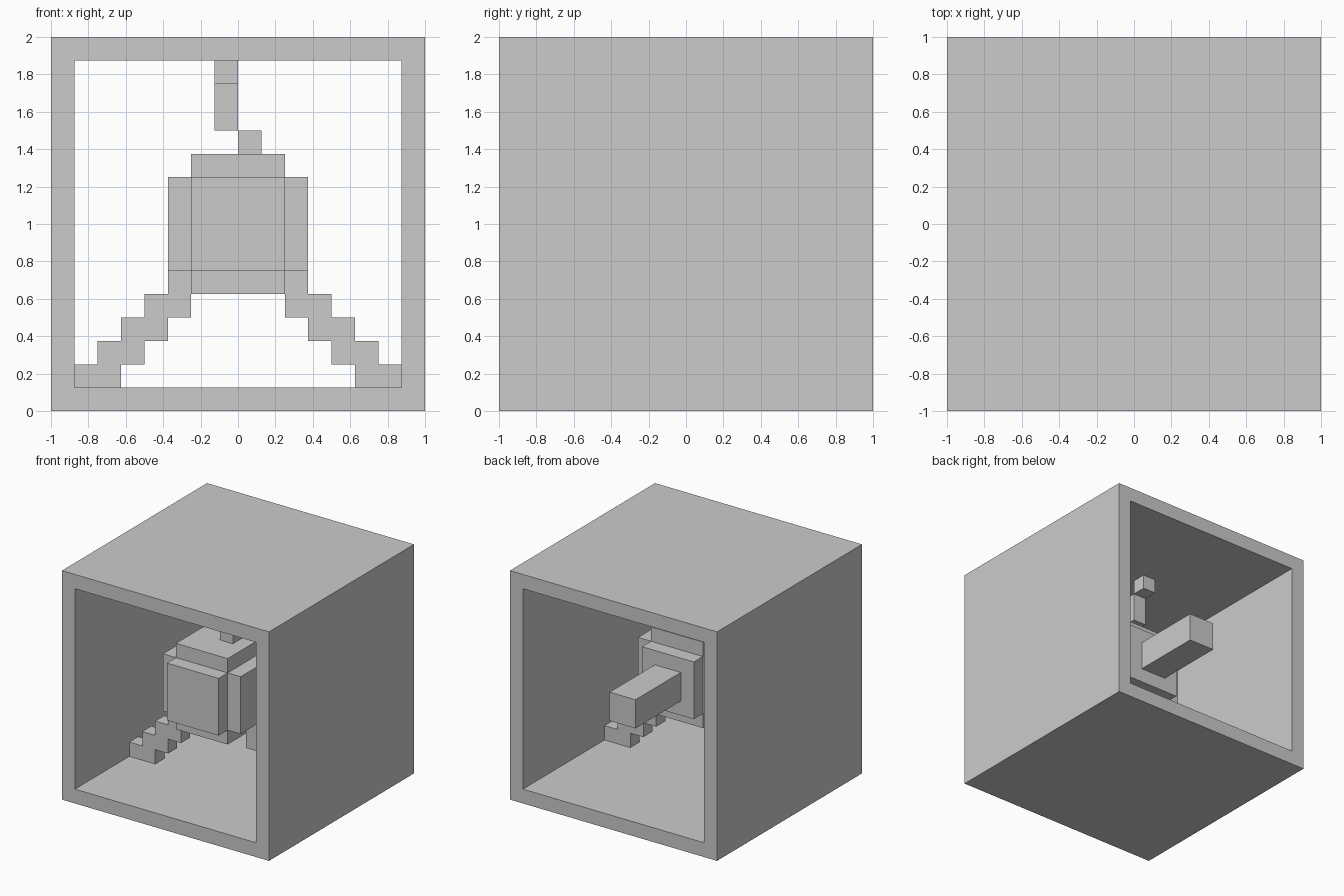
import bpy, bmesh

if "Cube" in bpy.data.objects:
    bpy.data.objects.remove(bpy.data.objects["Cube"])

U = 0.125  # one block unit

grey = bpy.data.materials.new("light_grey")
grey.diffuse_color = (0.6, 0.6, 0.6, 1)
grey.use_nodes = True
grey.node_tree.nodes["Principled BSDF"].inputs["Base Color"].default_value = grey.diffuse_color


def finish(name, bm):
    bmesh.ops.recalc_face_normals(bm, faces=bm.faces)
    mesh = bpy.data.meshes.new(name)
    bm.to_mesh(mesh)
    bm.free()
    mesh.materials.append(grey)
    ob = bpy.data.objects.new(name, mesh)
    bpy.context.collection.objects.link(ob)
    return ob


def add_box(bm, x, y, z):
    """Box from (min, max) ranges given in block units."""
    for v in bmesh.ops.create_cube(bm, size=1)["verts"]:
        v.co = [(lo + hi) / 2 * U + c * (hi - lo) * U
                for (lo, hi), c in zip((x, y, z), v.co)]


def box(name, x, y, z):
    bm = bmesh.new()
    add_box(bm, x, y, z)
    return finish(name, bm)


# Outer casing: square tube, open at front and back
bm = bmesh.new()
rings = []
for y in (-1, 1):
    for r in (1, 1 - U):
        rings.append([bm.verts.new((sx * r, y, 1 + sz * r))
                      for sx, sz in ((-1, -1), (1, -1), (1, 1), (-1, 1))])
fo, fi, bo, bi = rings
for a, b in ((fo, fi), (fi, bi), (bi, bo), (bo, fo)):
    for i in range(4):
        j = (i + 1) % 4
        bm.faces.new((a[i], a[j], b[j], b[i]))
finish("casing", bm)

# Rounded body: three crossing boxes
bm = bmesh.new()
add_box(bm, (-2, 2), (-5, 2), (6, 10))
add_box(bm, (-3, 3), (-4, 1), (6, 10))
add_box(bm, (-2, 2), (-4, 1), (5, 11))
finish("body", bm)

# Rear barrel
box("rear_barrel", (-1, 1), (2, 7), (7, 9))

# Stepped cable from the body up to the casing roof
box("cable_lower", (0, 1), (-2, -1), (11, 12))
box("cable_middle", (-1, 0), (-1, 0), (12, 14))
box("cable_upper", (-1, 0), (0, 1), (14, 15))

# Stair-stepped legs, extruded from one profile and mirrored
profile = [(5, 1), (7, 1), (7, 2), (6, 2), (6, 3), (5, 3), (5, 4), (4, 4),
           (4, 5), (3, 5), (3, 6), (2, 6), (2, 4), (3, 4), (3, 3), (4, 3),
           (4, 2), (5, 2)]
for name, side in (("left_leg", -1), ("right_leg", 1)):
    bm = bmesh.new()
    face = bm.faces.new([bm.verts.new((side * x * U, -2 * U, z * U))
                         for x, z in profile])
    ext = bmesh.ops.extrude_face_region(bm, geom=[face])["geom"]
    for v in ext:
        if isinstance(v, bmesh.types.BMVert):
            v.co.y += U
    if len([f for f in bm.faces if len(f.verts) == len(profile)]) < 2:
        bm.faces.new([v for v in face.verts])
    finish(name, bm)
